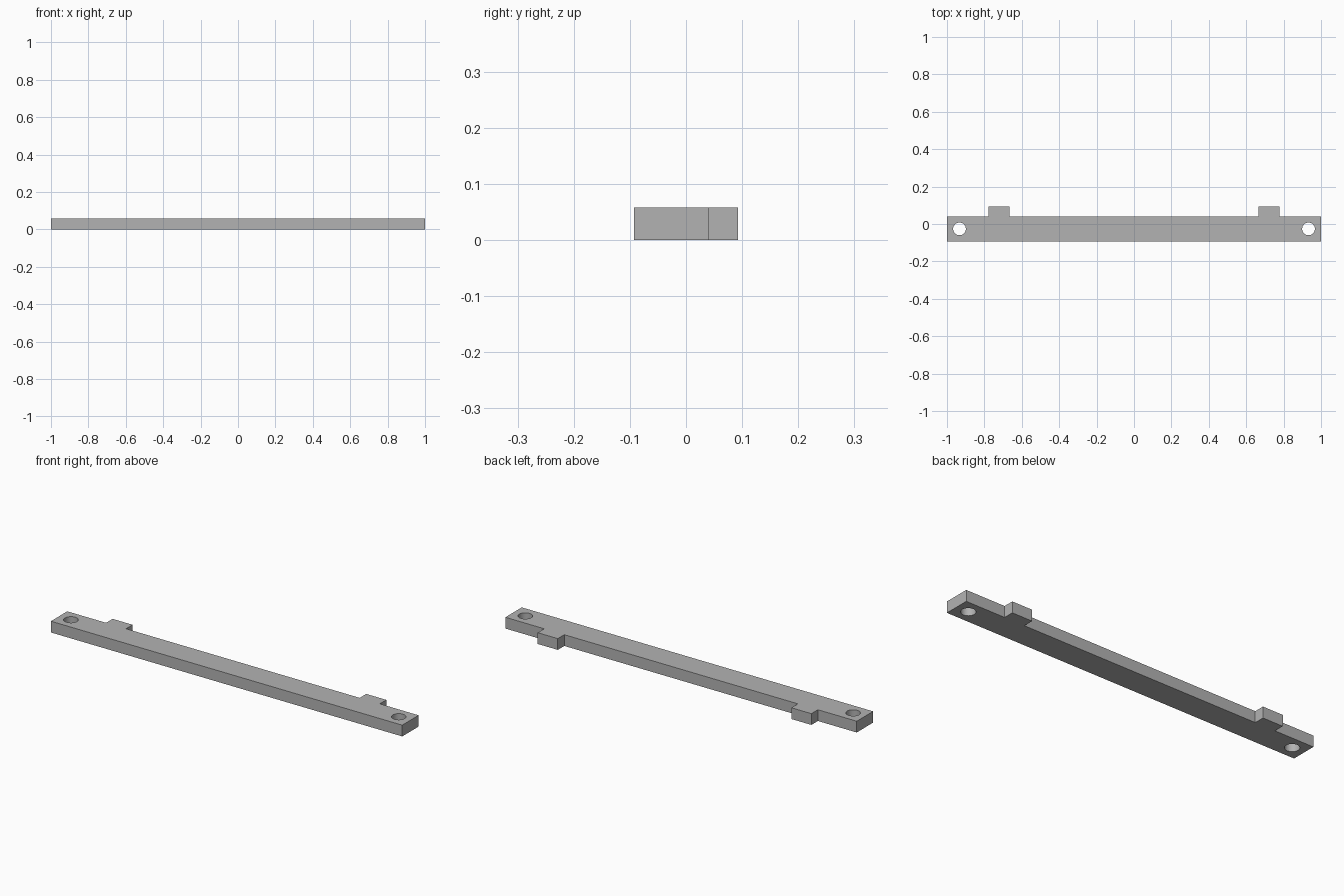
import bpy
import bmesh

cube = bpy.data.objects.get("Cube")
if cube:
    bpy.data.objects.remove(cube, do_unlink=True)

HEIGHT = 0.058
FRONT, STEP, BACK = -0.093, 0.04, 0.093
TAB_IN, TAB_OUT = 0.665, 0.779
HOLE_X, HOLE_Y, HOLE_R = 0.933, -0.026, 0.034

grey = bpy.data.materials.new("plain grey")
grey.use_nodes = True
colour = (0.45, 0.45, 0.45, 1)
grey.diffuse_color = colour
grey.node_tree.nodes["Principled BSDF"].inputs["Base Color"].default_value = colour

# Bar with two rear tabs: mirrored outline, extruded upward
half = [(1, FRONT), (1, STEP), (TAB_OUT, STEP), (TAB_OUT, BACK),
        (TAB_IN, BACK), (TAB_IN, STEP)]
outline = half + [(-x, y) for x, y in reversed(half)]
bm = bmesh.new()
base = bm.faces.new([bm.verts.new((x, y, 0)) for x, y in outline])
top = bmesh.ops.extrude_face_region(bm, geom=[base])["geom"]
bmesh.ops.translate(bm, vec=(0, 0, HEIGHT),
                    verts=[v for v in top if isinstance(v, bmesh.types.BMVert)])
bmesh.ops.recalc_face_normals(bm, faces=bm.faces)
mesh = bpy.data.meshes.new("mounting_bar")
bm.to_mesh(mesh)
bm.free()
mesh.materials.append(grey)
bar = bpy.data.objects.new("mounting_bar", mesh)
bpy.context.collection.objects.link(bar)

# Screw holes through both ends
for side, name in ((1, "left"), (-1, "right")):
    bpy.ops.mesh.primitive_cylinder_add(vertices=48, radius=HOLE_R, depth=0.2,
                                        location=(side * HOLE_X, HOLE_Y, HEIGHT / 2))
    cutter = bpy.context.object
    cutter.name = name + "_hole_cutter"
    cutter.data.materials.append(grey)
    cutter.hide_render = True
    cut = bar.modifiers.new(name + "_hole", 'BOOLEAN')
    cut.operation = 'DIFFERENCE'
    cut.solver = 'EXACT'
    cut.object = cutter
    bpy.ops.object.select_all(action='DESELECT')
    bar.select_set(True)
    bpy.context.view_layer.objects.active = bar
    bpy.ops.object.modifier_apply(modifier=cut.name)
    bpy.data.objects.remove(cutter, do_unlink=True)

bpy.ops.object.shade_smooth_by_angle()
